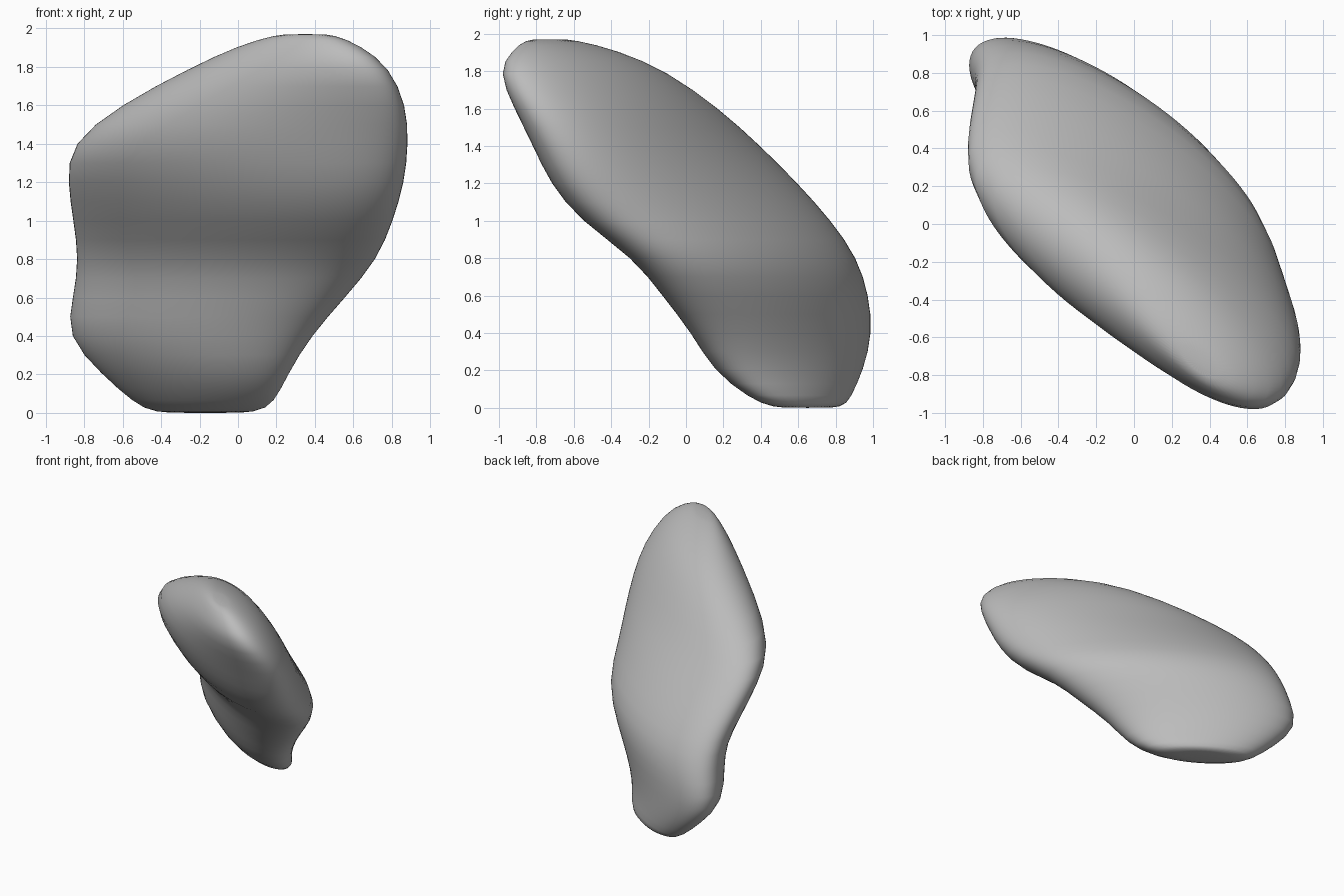
import bpy
import bmesh
import math

old = bpy.data.objects.get("Cube")
if old:
    bpy.data.objects.remove(old, do_unlink=True)

# One plain stone colour
stone = bpy.data.materials.new("stone grey")
stone.use_nodes = True
colour = (0.5, 0.5, 0.5, 1.0)
stone.diffuse_color = colour
stone.node_tree.nodes["Principled BSDF"].inputs["Base Color"].default_value = colour

# Level cuts through the leaning boulder: height, x range, y range
CUTS = [
    (0.0, -0.44, 0.10, 0.46, 0.84),
    (0.05, -0.54, 0.19, 0.34, 0.88),
    (0.2, -0.71, 0.26, 0.14, 0.95),
    (0.4, -0.9, 0.38, 0.03, 1.0),
    (0.6, -0.86, 0.56, -0.13, 0.98),
    (0.8, -0.83, 0.73, -0.28, 0.92),
    (1.0, -0.86, 0.81, -0.57, 0.78),
    (1.2, -0.89, 0.87, -0.73, 0.6),
    (1.4, -0.88, 0.89, -0.82, 0.4),
    (1.6, -0.62, 0.88, -0.92, 0.18),
    (1.8, -0.24, 0.79, -1.01, -0.1),
    (1.91, 0.0, 0.64, -0.93, -0.36),
    (1.97, 0.2, 0.5, -0.86, -0.6),
]
SIDES = 40
SLANT = -0.72    # how far every cut is skewed along the diagonal


def ring(bm, z, x0, x1, y0, y1):
    """Skewed oval that fills the given ranges."""
    phase = math.acos(SLANT)
    verts = []
    for i in range(SIDES):
        t = math.tau * i / SIDES
        x = (x0 + x1) / 2 + (x1 - x0) / 2 * math.cos(t)
        y = (y0 + y1) / 2 + (y1 - y0) / 2 * math.cos(t - phase)
        verts.append(bm.verts.new((x, y, z)))
    return verts


# Boulder skin: bridge neighbouring cuts and cap the ends
bm = bmesh.new()
rings = [ring(bm, *cut) for cut in CUTS]
for low, high in zip(rings, rings[1:]):
    for i in range(SIDES):
        j = (i + 1) % SIDES
        bm.faces.new((low[i], low[j], high[j], high[i]))
for end in (rings[0], rings[-1]):
    cap = bm.faces.new(end)
    bmesh.ops.poke(bm, faces=[cap])
bmesh.ops.recalc_face_normals(bm, faces=bm.faces)

mesh = bpy.data.meshes.new("boulder")
bm.to_mesh(mesh)
bm.free()
mesh.materials.append(stone)
boulder = bpy.data.objects.new("boulder", mesh)
bpy.context.collection.objects.link(boulder)

# Rounded, weathered surface
smooth = boulder.modifiers.new("rounding", 'SUBSURF')
smooth.levels = smooth.render_levels = 1
for face in mesh.polygons:
    face.use_smooth = True
